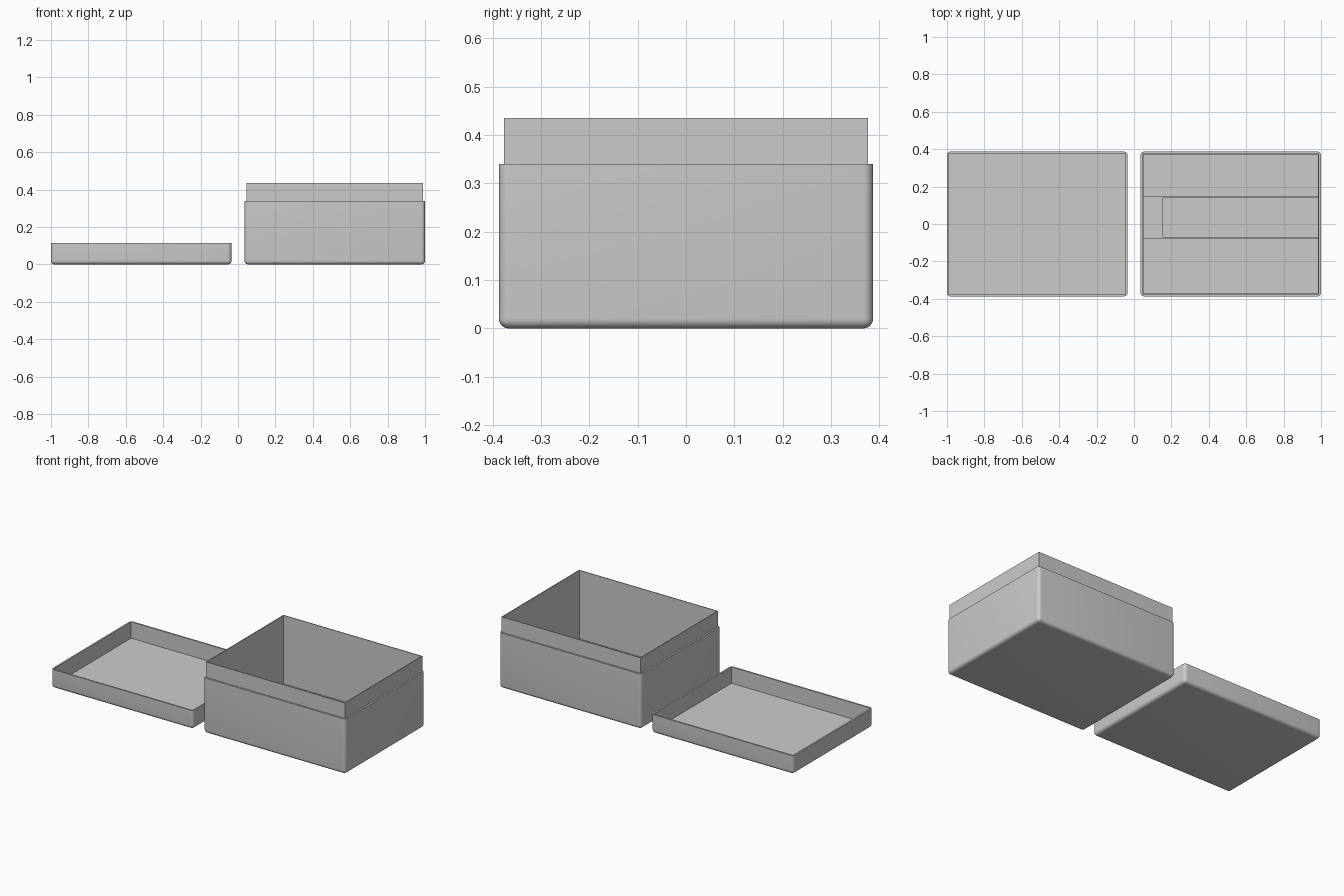
import bpy
import bmesh
from mathutils import Vector

if "Cube" in bpy.data.objects:
    bpy.data.objects.remove(bpy.data.objects["Cube"])

grey = bpy.data.materials.new("plain_grey")
grey.use_nodes = True
grey.diffuse_color = (0.6, 0.6, 0.6, 1)
grey.node_tree.nodes["Principled BSDF"].inputs["Base Color"].default_value = (0.6, 0.6, 0.6, 1)

HALF_Y = 0.387
WALL = 0.015    # full wall and floor thickness
STEP = 0.01     # ledge left for the lid rim
RADIUS = 0.02   # rounding of the outer edges


def block(name, low, high, radius=0):
    """Box between two corners; rounds every edge except the top rim."""
    low, high = Vector(low), Vector(high)
    bm = bmesh.new()
    bmesh.ops.create_cube(bm, size=1)
    for v in bm.verts:
        v.co = [(a + b) / 2 + c * (b - a) for a, b, c in zip(low, high, v.co)]
    if radius:
        edges = [e for e in bm.edges if min(v.co.z for v in e.verts) < high.z - 0.001]
        bmesh.ops.bevel(bm, geom=edges, offset=radius, segments=6,
                        profile=0.5, affect='EDGES', clamp_overlap=True)
    mesh = bpy.data.meshes.new(name)
    bm.to_mesh(mesh)
    bm.free()
    mesh.materials.append(grey)
    obj = bpy.data.objects.new(name, mesh)
    bpy.context.collection.objects.link(obj)
    return obj


def hollow(obj, low, high):
    """Cut a rectangular cavity out of a part."""
    cutter = block("cavity_cutter", low, high)
    mod = obj.modifiers.new("cavity", 'BOOLEAN')
    mod.operation = 'DIFFERENCE'
    mod.solver = 'EXACT'
    mod.object = cutter
    bpy.ops.object.select_all(action='DESELECT')
    bpy.context.view_layer.objects.active = obj
    obj.select_set(True)
    bpy.ops.object.modifier_apply(modifier=mod.name)
    bpy.data.objects.remove(cutter)
    bpy.ops.object.shade_smooth_by_angle(angle=0.6)


# Lid, lying upside down beside the box
lid = block("lid", (-1, -HALF_Y, 0), (-0.035, HALF_Y, 0.115), RADIUS)
hollow(lid, (-1 + STEP, -HALF_Y + STEP, WALL), (-0.035 - STEP, HALF_Y - STEP, 0.2))

# Box body with an open top
X0, X1, SHOULDER, TOP = 0.035, 1.0, 0.34, 0.435
inner_low = (X0 + WALL, -HALF_Y + WALL, WALL)
inner_high = (X1 - WALL, HALF_Y - WALL, 0.6)
body = block("box_body", (X0, -HALF_Y, 0), (X1, HALF_Y, SHOULDER), RADIUS)
hollow(body, inner_low, inner_high)

# Thin raised lip that the lid slides over
lip = block("box_lip", (X0 + STEP, -HALF_Y + STEP, SHOULDER), (X1 - STEP, HALF_Y - STEP, TOP))
hollow(lip, inner_low, inner_high)

# Low holder on the box floor: solid at one end, open pocket to the other wall
holder = block("floor_holder", (X0 + WALL, -0.08, WALL), (X1 - WALL, 0.15, 0.05))
hollow(holder, (0.155, -0.07, 0), (1.1, 0.14, 0.1))
